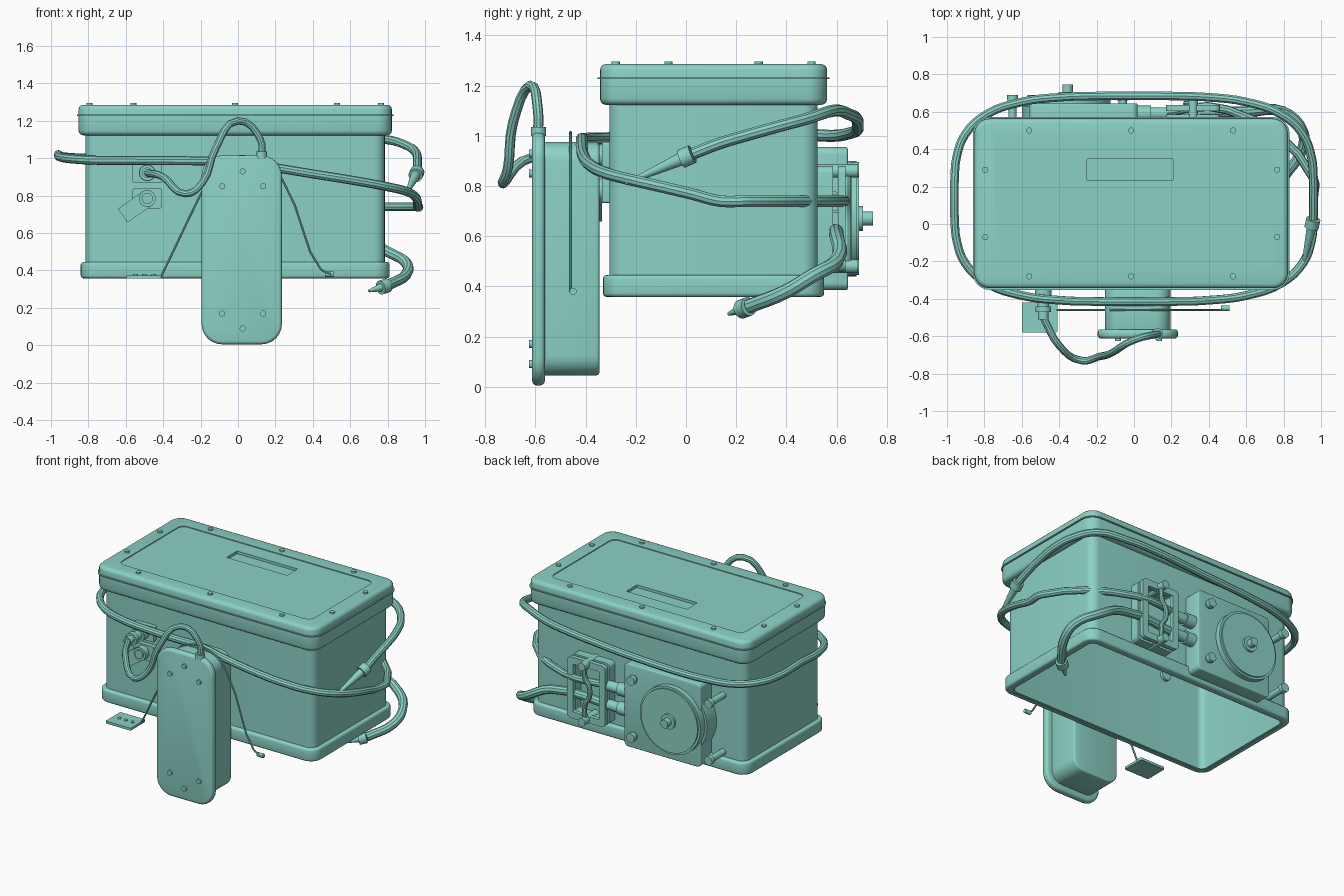
import bpy, bmesh, math
from mathutils import Vector

cube = bpy.data.objects.get("Cube")
if cube:
    bpy.data.objects.remove(cube, do_unlink=True)

teal_colour = (.26, .64, .56, 1)
teal = bpy.data.materials.new("teal_paint")
teal.use_nodes = True
teal.diffuse_color = teal_colour
teal.node_tree.nodes["Principled BSDF"].inputs["Base Color"].default_value = teal_colour
parts = []
signs = (-1, 1)
backward = Vector((0, 1, 0))
forward = -backward
upward = Vector((0, 0, 1))


def finish(name, bm):
    bmesh.ops.recalc_face_normals(bm, faces=bm.faces)
    mesh = bpy.data.meshes.new(name)
    bm.to_mesh(mesh)
    bm.free()
    mesh.materials.append(teal)
    obj = bpy.data.objects.new(name, mesh)
    bpy.context.collection.objects.link(obj)
    parts.append(obj)
    return obj


def slab(name, centre, half, grow, radius, low, high, bevel=0, axis="Z"):
    """Rounded rectangle, grown by a margin and extruded between two heights with rounded rims."""
    profile = [(0, low), (0, high)]
    if bevel:
        turns = [math.pi / 2 * i / 3 for i in range(4)]
        rim = [(bevel * (math.sin(t) - 1), bevel * (1 - math.cos(t))) for t in turns]
        profile = [(inset, low + rise) for inset, rise in rim]
        profile += [(inset, high - rise) for inset, rise in reversed(rim)]
    bm = bmesh.new()
    loops = []
    for inset, height in profile:
        loop = []
        r = radius + inset
        for quarter, (su, sv) in enumerate([(1, 1), (-1, 1), (-1, -1), (1, -1)]):
            for i in range(7):
                angle = math.pi / 2 * (quarter + i / 6)
                u = centre[0] + su * (half[0] + grow - radius) + r * math.cos(angle)
                v = centre[1] + sv * (half[1] + grow - radius) + r * math.sin(angle)
                loop.append(bm.verts.new((u, v, height) if axis == "Z" else (u, height, v)))
        loops.append(loop)
    bm.faces.new(loops[0])
    bm.faces.new(loops[-1])
    for lower, upper in zip(loops, loops[1:]):
        for i in range(len(lower)):
            bm.faces.new((lower[i - 1], lower[i], upper[i], upper[i - 1]))
    return finish(name, bm)


def cut(obj, cutter):
    modifier = obj.modifiers.new("cut", "BOOLEAN")
    modifier.operation = "DIFFERENCE"
    modifier.solver = "EXACT"
    modifier.object = cutter
    bpy.context.view_layer.objects.active = obj
    bpy.ops.object.modifier_apply(modifier=modifier.name)
    parts.remove(cutter)
    bpy.data.objects.remove(cutter, do_unlink=True)


def rod(name, start, end, radius, end_radius, sides=24):
    start, end = Vector(start), Vector(end)
    bm = bmesh.new()
    bmesh.ops.create_cone(bm, cap_ends=True, segments=sides, radius1=radius,
                          radius2=end_radius, depth=(end - start).length)
    turn = (end - start).to_track_quat("Z", "Y").to_matrix().to_4x4()
    bmesh.ops.transform(bm, matrix=turn, verts=bm.verts)
    bmesh.ops.translate(bm, vec=(start + end) / 2, verts=bm.verts)
    return finish(name, bm)


def turned(name, start, direction, *steps, sides=24):
    """Stack of coaxial cylinders given as (length, radius) steps."""
    point = Vector(start)
    for length, radius in steps:
        end = point + direction * length
        rod(name, point, end, radius, radius, sides)
        point = end


def tube(name, points, radius):
    curve = bpy.data.curves.new(name, "CURVE")
    curve.dimensions = "3D"
    curve.bevel_depth = radius
    curve.bevel_resolution = 3
    curve.resolution_u = 4
    curve.use_fill_caps = True
    spline = curve.splines.new("BEZIER")
    spline.bezier_points.add(len(points) - 1)
    for knot, position in zip(spline.bezier_points, points):
        knot.co = position
        knot.handle_left_type = knot.handle_right_type = "AUTO"
    curve.materials.append(teal)
    obj = bpy.data.objects.new(name, curve)
    bpy.context.collection.objects.link(obj)
    bpy.ops.object.select_all(action="DESELECT")
    obj.select_set(True)
    bpy.context.view_layer.objects.active = obj
    bpy.ops.object.convert(target="MESH")
    parts.append(bpy.context.view_layer.objects.active)


def nozzle(name, start, tip):
    start, tip = Vector(start), Vector(tip)
    turned(name + "_collar", start, (tip - start).normalized(), (.05, .038))
    rod(name + "_nozzle", start, tip, .03, .007)


# Hollow housing with bottom flange
middle_x, middle_y = -.015, .11
body = ((middle_x, middle_y), (.8, .415))
housing = slab("housing", *body, 0, .06, .36, 1.2)
cut(housing, slab("hollow", *body, -.025, .04, .3, 1.12))
flange = slab("bottom_flange", *body, .026, .08, .358, .445, .015)
cut(flange, slab("flange_hole", *body, -.01, .05, .3, .5))

# Lid with sealing lip, recessed panel and label slot
lid = slab("lid", *body, .038, .08, 1.123, 1.286, .025)
cut(lid, slab("panel_recess", *body, -.07, .045, 1.28, 1.4))
cut(lid, slab("label_slot", (-.02, .29), (.23, .057), 0, .005, 1.262, 1.4))
slab("sealing_lip", *body, .047, .09, 1.226, 1.233)
lid_bolts = [(side * .545, end * .39) for side in (-1, 0, 1) for end in signs]
lid_bolts += [(side * .78, end * .18) for side in signs for end in signs]
for dx, dy in lid_bolts:
    turned("lid_bolt", (middle_x + dx, middle_y + dy, 1.27), upward, (.026, .016))

# Hanging battery case with bolted cover plate
battery = ((.02, .51), (.175, .465))
slab("battery_case", *battery, 0, .08, -.58, -.345, .012, "Y")
slab("battery_cover", *battery, .04, .11, -.613, -.563, .018, "Y")
for side in signs:
    for dx, dz in [(0, side * .42), (-.11, side * .34), (.11, side * .34)]:
        turned("cover_bolt", (.025 + dx, -.6, .51 + dz), forward, (.025, .016))

# Power cable from the case to the front socket
socket_x, socket_z, lock_z = -.485, .922, .785
turned("cable_gland", (.125, -.588, 1), upward, (.035, .03))
tube("power_cable", [(.125, -.59, 1), (.12, -.59, 1.1), (0, -.62, 1.2), (-.12, -.69, 1.05),
                     (-.19, -.71, .87), (-.28, -.73, .81), (-.4, -.65, .9),
                     (socket_x, -.5, socket_z)], .02)
for name, height in [("socket_plate", socket_z), ("lock_plate", lock_z)]:
    slab(name, (socket_x, height), (.078, .053), 0, .01, -.335, -.28, axis="Y")
turned("socket", (socket_x, -.33, socket_z), forward, (.06, .045), (.05, .03), (.03, .042), (.04, .028))
turned("inner_nut", (socket_x, -.29, socket_z), backward, (.03, .035))

# Lock with turned lever
turned("lock_barrel", (socket_x, -.32, lock_z), forward, (.055, .045), (.01, .03))
lever = slab("lock_lever", (-.075, 0), (.085, .045), 0, .006, -.35, -.335, axis="Y")
lever.location = (socket_x, 0, lock_z)
lever.rotation_euler.y = -math.radians(35)

# Thin ground wire and its small bracket
wire = [(-.41, .37), (-.15, .9), (-.1, .98), (.15, .98), (.24, .88), (.44, .41), (.5, .38)]
tube("ground_wire", [(x, -.46, z) for x, z in wire], .006)
turned("wire_lug", (.465, -.45, .38), Vector((1, 0, 0)), (.045, .014))
slab("wire_bracket", (-.505, -.5), (.095, .08), 0, .008, .357, .374)
for side in (-1, 0, 1):
    turned("bracket_screw", (-.5 + side * .05, -.5, .37), upward, (.01, .012))

# Rear pump with mounting plate, rotor, shaft and bolts
pump_x, pump_z = -.355, .67
slab("pump_plate", (-.27, pump_z), (.29, .285), 0, .03, .51, .645, .008, "Y")
turned("pump_rotor", (pump_x, .51, pump_z), backward, (.12, .245), (.05, .23), (.01, .215),
       (.015, .05), (.04, .028), sides=56)
for side in signs:
    for end in signs:
        corner = (pump_x + side * .295, .51, pump_z + end * .195)
        turned("pump_bolt", corner, backward, (.15, .022), (.03, .03))

# Clamp frame holding the two hoses behind the housing
clamp = ((.315, pump_z), (.145, .21))
for front, back, wall in [(.51, .585, .03), (.605, .635, .045)]:
    frame = slab("clamp_frame", *clamp, 0, .03, front, back, axis="Y")
    cut(frame, slab("frame_hole", *clamp, -wall, .01, .4, .7, axis="Y"))
strap = []
for end in signs:
    turned("clamp_bolt", (.315, .51, pump_z + end * .19), backward, (.175, .027))
    turned("hose_port", (0, .59, pump_z + end * .065), backward.cross(upward), (.09, .043), (.09, .034))
for height, bend in [(.19, 0), (.1, 0), (.05, .03), (-.03, .03), (-.08, 0), (-.19, 0)]:
    strap.append((.315 - bend, .645, pump_z + height))
tube("clamp_strap", strap, .016)

# Long hose wrapped once around the housing on a squarish loop
levels = [.74, .74, .85, .985, .99, 1.02, 1, 1.04, 1.1, .97, .8]
hose = [(.1, .59, .74), (.5, .61, .74)]
for step in range(3, 38):
    turn = step / 4
    angle = math.pi / 4 * (1 - turn)
    c, s = math.cos(angle), math.sin(angle)
    reach = (abs(c) ** 3.5 + abs(s) ** 3.5) ** (-1 / 3.5)
    k = int(turn)
    level = levels[k] + (levels[k + 1] - levels[k]) * (turn - k)
    hose.append((.96 * reach * c, .135 + .55 * reach * s, level))
tube("long_hose", hose, .024)
nozzle("long_hose", hose[-1], (.9, -.24, .81))

# Short drain hose
drain = [(.1, .59, .6), (.6, .6, .6), (.8, .6, .5), (.9, .5, .44), (.9, .4, .38), (.8, .25, .32)]
tube("drain_hose", drain, .029)
nozzle("drain_hose", drain[-1], (.7, .17, .29))

# Smooth shading with crisp edges
bpy.ops.object.select_all(action="DESELECT")
for obj in parts:
    obj.select_set(True)
bpy.context.view_layer.objects.active = parts[0]
bpy.ops.object.shade_smooth_by_angle(angle=math.radians(35))
